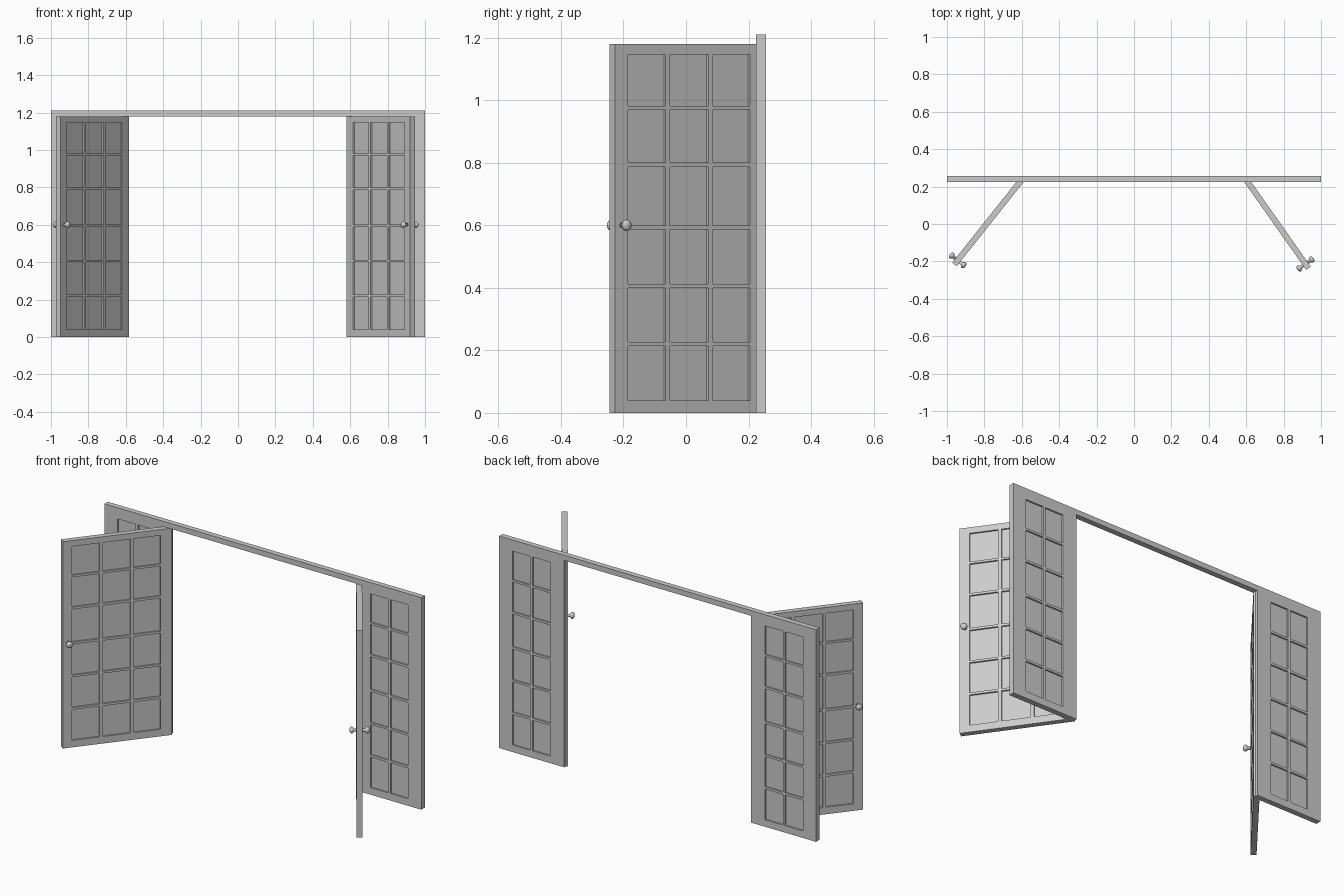
import bpy, bmesh, math
from mathutils import Matrix, Vector

if "Cube" in bpy.data.objects:
    bpy.data.objects.remove(bpy.data.objects["Cube"])

T = 0.031          # leaf thickness
H = 1.18           # leaf height
RECESS = 0.009     # pane depth
ROWS = [(0.04, 0.214), (0.227, 0.40), (0.412, 0.587),
        (0.60, 0.787), (0.80, 0.97), (0.982, 1.146)]


def finish(name, bm, matrix):
    bmesh.ops.remove_doubles(bm, verts=bm.verts, dist=1e-5)
    bmesh.ops.recalc_face_normals(bm, faces=bm.faces)
    me = bpy.data.meshes.new(name)
    bm.to_mesh(me)
    bm.free()
    ob = bpy.data.objects.new(name, me)
    ob.matrix_world = matrix
    bpy.context.collection.objects.link(ob)
    return ob


def paned_leaf(name, width, cols, matrix):
    """Panel along local x from 0 to width, panes sunk into both faces."""
    bm = bmesh.new()

    def quad(*pts):
        bm.faces.new([bm.verts.new(p) for p in pts])

    xs = [0] + [v for c in cols for v in c] + [width]
    zs = [0] + [v for r in ROWS for v in r] + [H]
    for s in (-1, 1):
        yo, yi = s * T / 2, s * (T / 2 - RECESS)
        for i, (a, b) in enumerate(zip(xs, xs[1:])):
            for j, (c, d) in enumerate(zip(zs, zs[1:])):
                ring = [(a, c), (b, c), (b, d), (a, d)]
                pane = i % 2 and j % 2
                y = yi if pane else yo
                quad(*[(x, y, z) for x, z in ring])
                if pane:
                    for p, q in zip(ring, ring[1:] + ring[:1]):
                        quad((p[0], yo, p[1]), (q[0], yo, q[1]),
                             (q[0], yi, q[1]), (p[0], yi, p[1]))
    # outer edges
    h = T / 2
    for a, b in zip(xs, xs[1:]):
        for z in (0, H):
            quad((a, -h, z), (b, -h, z), (b, h, z), (a, h, z))
    for c, d in zip(zs, zs[1:]):
        for x in (0, width):
            quad((x, -h, c), (x, h, c), (x, h, d), (x, -h, d))
    return finish(name, bm, matrix)


def knob(name, matrix):
    """Turned door knob, axis along local z from the door face."""
    profile = [(0, 0), (0.009, 0), (0.008, 0.012), (0.013, 0.016), (0.018, 0.023),
               (0.0175, 0.029), (0.012, 0.035), (0.006, 0.037), (0, 0.0375)]
    bm = bmesh.new()
    vs = [bm.verts.new((r, 0, z)) for r, z in profile]
    es = [bm.edges.new(e) for e in zip(vs, vs[1:])]
    bmesh.ops.spin(bm, geom=vs + es, cent=(0, 0, 0), axis=(0, 0, 1),
                   angle=math.tau, steps=16)
    ob = finish(name, bm, matrix)
    for p in ob.data.polygons:
        p.use_smooth = True


# header beam
bm = bmesh.new()
bmesh.ops.create_cube(bm, size=1)
bmesh.ops.scale(bm, vec=(2, T, 0.03), verts=bm.verts)
finish("header", bm, Matrix.Translation((0, 0.24, H + 0.015)))

# fixed side panels
side_cols = [(0.088, 0.2), (0.215, 0.327)]
for side, x in (("left", -1), ("right", 0.59)):
    cols = side_cols if x > 0 else [(0.41 - b, 0.41 - a) for a, b in reversed(side_cols)]
    paned_leaf(side + "_side_panel", 0.41, cols, Matrix.Translation((x, 0.24, 0)))

# open doors, each with a knob on both faces
door_cols = [(0.06, 0.203), (0.222, 0.372), (0.39, 0.537)]
for side, x, ang in (("left", -0.594, 180 + 51.5), ("right", 0.594, -54.8)):
    place = Matrix.Translation((x, 0.244, 0)) @ Matrix.Rotation(math.radians(ang), 4, 'Z')
    paned_leaf(side + "_door", 0.588, door_cols, place)
    for face, s in (("a", 1), ("b", -1)):
        knob(f"{side}_knob_{face}",
             place @ Matrix.Translation((0.56, s * T / 2, 0.6))
             @ Matrix.Rotation(-s * math.pi / 2, 4, 'X'))
